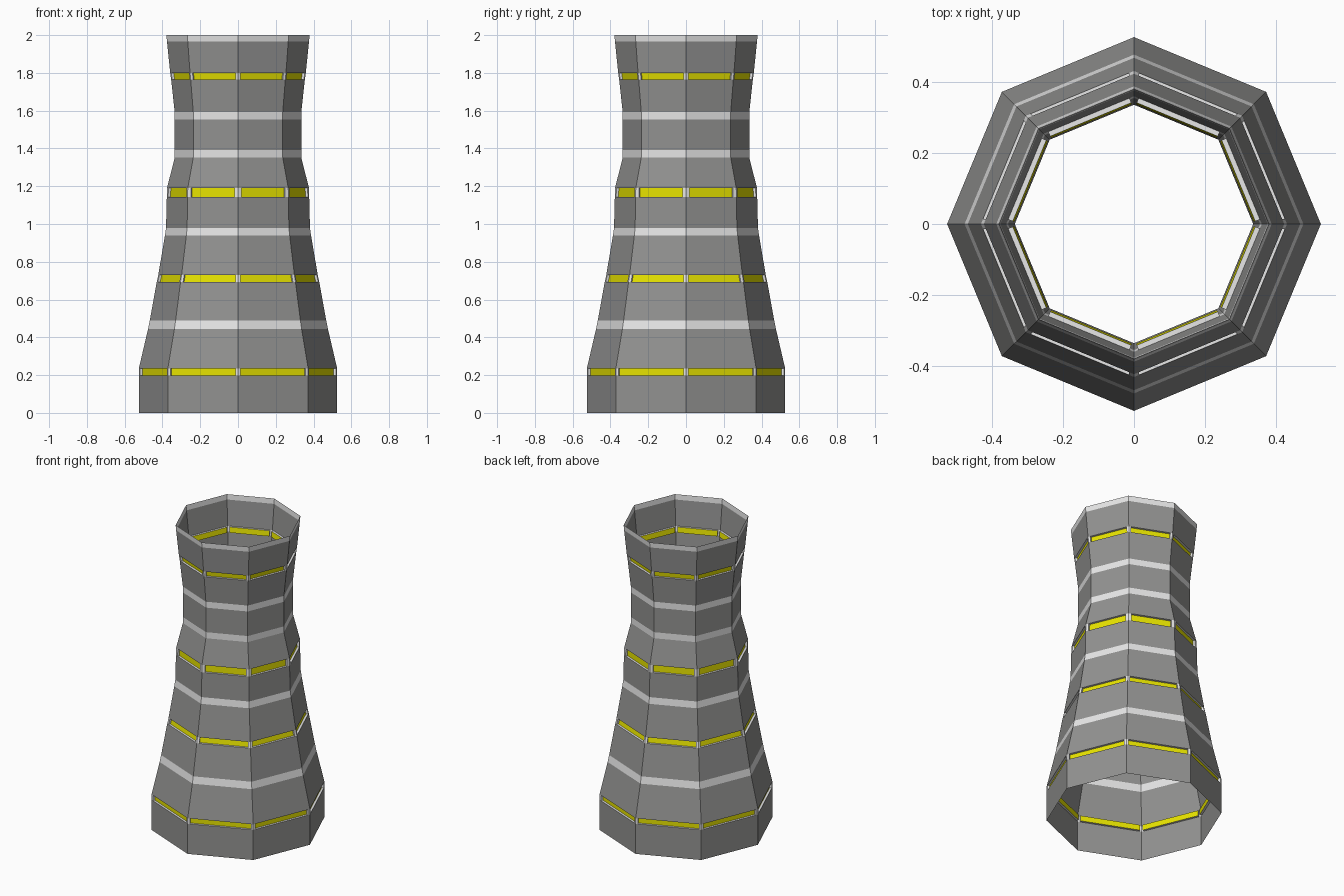
import bpy, bmesh, math
from mathutils import Vector

if "Cube" in bpy.data.objects:
    bpy.data.objects.remove(bpy.data.objects["Cube"])

SIDES = 8
DEPTH = 0.014

def material(name, rgb):
    m = bpy.data.materials.new(name)
    m.diffuse_color = (*rgb, 1.0)
    m.use_nodes = True
    m.node_tree.nodes["Principled BSDF"].inputs["Base Color"].default_value = m.diffuse_color
    return m

mats = [material("dark grey", (0.29, 0.29, 0.285)),
        material("light grey", (0.8, 0.8, 0.8)),
        material("yellow", (0.8, 0.77, 0.0))]

# Tower profile: height, corner radius, kind of the ring above it
WALL, BAND, LAMP = 0, 1, 2
profile = [
    (0.000, 0.525, WALL), (0.199, 0.525, LAMP), (0.235, 0.525, WALL),
    (0.445, 0.476, BAND), (0.490, 0.467, WALL), (0.694, 0.430, LAMP),
    (0.731, 0.422, WALL), (0.938, 0.387, BAND), (0.980, 0.381, WALL),
    (1.142, 0.377, LAMP), (1.190, 0.376, WALL), (1.351, 0.335, BAND),
    (1.391, 0.335, WALL), (1.553, 0.335, BAND), (1.592, 0.335, WALL),
    (1.765, 0.354, LAMP), (1.800, 0.359, WALL), (1.966, 0.376, BAND),
    (2.000, 0.379, WALL),
]

bm = bmesh.new()
rings = []
for z, r, _ in profile:
    rings.append([bm.verts.new((r * math.cos(math.tau * i / SIDES),
                                r * math.sin(math.tau * i / SIDES), z))
                  for i in range(SIDES)])

def quad(verts, mat):
    f = bm.faces.new(verts)
    f.material_index = mat

def lamp_face(a, b, c, d, margin):
    """Light corner posts with a recessed yellow panel between them."""
    def along(p, q):
        step = (q.co - p.co).normalized() * margin
        return bm.verts.new(p.co + step), bm.verts.new(q.co - step)
    a1, b1 = along(a, b)
    d1, c1 = along(d, c)
    mid = (a.co + b.co) / 2
    inward = -Vector((mid.x, mid.y, 0)).normalized() * DEPTH
    outer = [a1, b1, c1, d1]
    inner = [bm.verts.new(v.co + inward) for v in outer]
    quad([a, a1, d1, d], 1)
    quad([b1, b, c, c1], 1)
    for k in range(4):
        n = (k + 1) % 4
        quad([outer[k], outer[n], inner[n], inner[k]], 1)
    quad(inner, 2)

# Open octagonal shell
for level in range(len(profile) - 1):
    low, high = rings[level], rings[level + 1]
    kind = profile[level][2]
    margin = 0.4 * (profile[level + 1][0] - profile[level][0])
    for i in range(SIDES):
        j = (i + 1) % SIDES
        if kind == LAMP:
            lamp_face(low[i], low[j], high[j], high[i], margin)
        else:
            quad([low[i], low[j], high[j], high[i]], kind)

mesh = bpy.data.meshes.new("tower_shell")
bm.to_mesh(mesh)
bm.free()
for m in mats:
    mesh.materials.append(m)
tower = bpy.data.objects.new("tower_shell", mesh)
bpy.context.collection.objects.link(tower)
